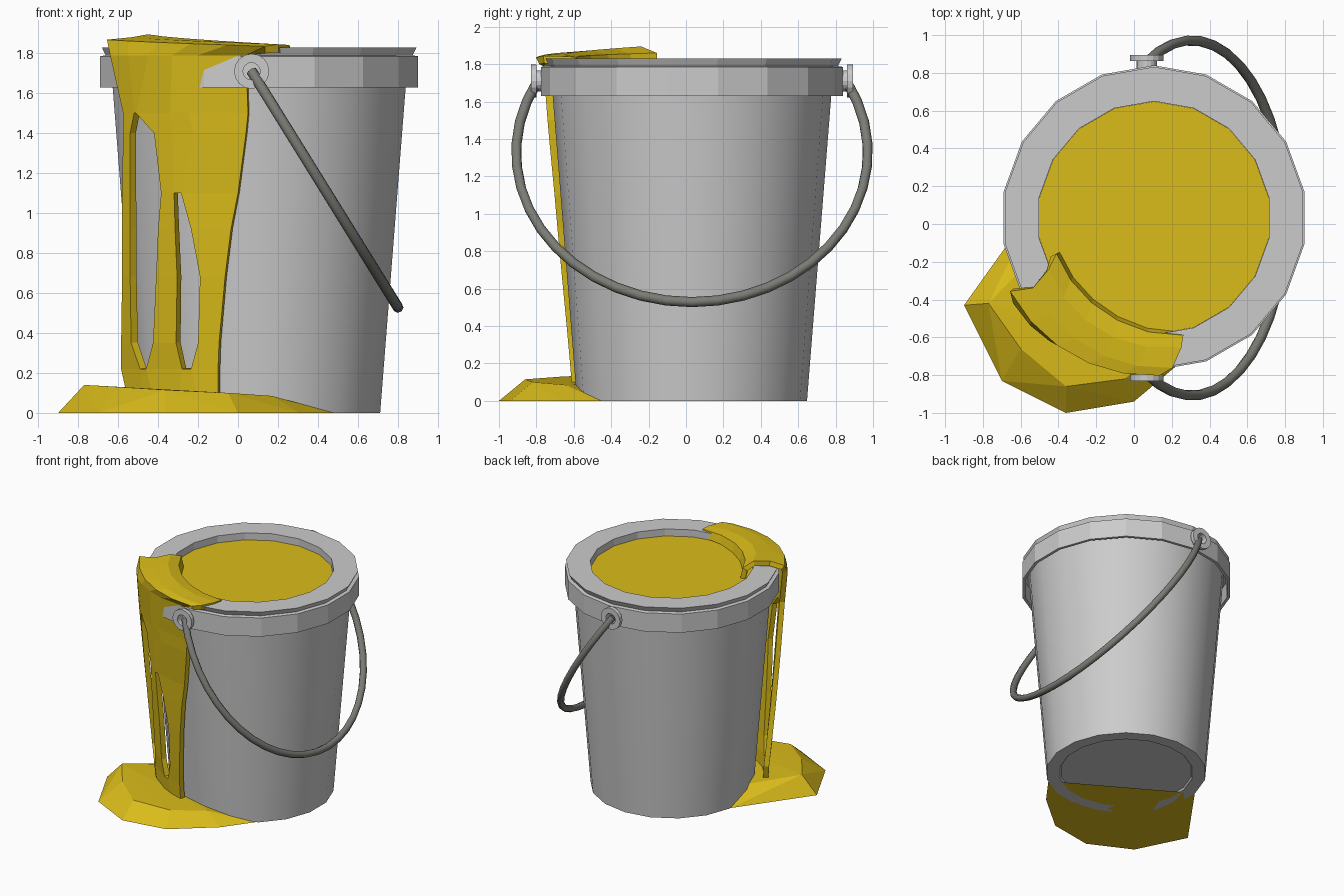
import bpy, bmesh, math
from mathutils import Vector

if "Cube" in bpy.data.objects:
    bpy.data.objects.remove(bpy.data.objects["Cube"])

CX, CY = 0.106, 0.032
SIDES = 18

yellow = bpy.data.materials.new("yellow_paint")
yellow.diffuse_color = (0.70, 0.50, 0.01, 1)
yellow.use_nodes = True
yellow.node_tree.nodes["Principled BSDF"].inputs["Base Color"].default_value = yellow.diffuse_color
dark = bpy.data.materials.new("dark_metal")
dark.diffuse_color = (0.20, 0.20, 0.18, 1)
dark.use_nodes = True
dark.node_tree.nodes["Principled BSDF"].inputs["Base Color"].default_value = dark.diffuse_color


def finish(name, bm, mat=None):
    me = bpy.data.meshes.new(name)
    bm.to_mesh(me)
    bm.free()
    ob = bpy.data.objects.new(name, me)
    bpy.context.collection.objects.link(ob)
    if mat:
        me.materials.append(mat)
    return ob


def lathe(name, profile, n, phase=0.0, closed=True, mat=None):
    """Revolve (radius, height) points round z; an open profile gets end caps."""
    bm = bmesh.new()
    rings = []
    for r, z in profile:
        angs = [phase + 2 * math.pi * k / n for k in range(n)]
        rings.append([bm.verts.new((r * math.cos(a), r * math.sin(a), z)) for a in angs])
    pairs = list(zip(rings, rings[1:]))
    if closed:
        pairs.append((rings[-1], rings[0]))
    for a, b in pairs:
        for k in range(n):
            j = (k + 1) % n
            bm.faces.new((a[k], a[j], b[j], b[k]))
    if not closed:
        bm.faces.new(rings[0])
        bm.faces.new(rings[-1])
    bmesh.ops.recalc_face_normals(bm, faces=bm.faces)
    return finish(name, bm, mat)


PH = math.radians(10)

# Bucket wall with a shallow recessed bottom
wall = lathe("bucket_body", [(0.505, 0.015), (0.515, 0.0), (0.615, 0.0), (0.755, 1.76)],
             SIDES, PH, closed=False)
wall.location = (CX, CY, 0)
for p in wall.data.polygons:
    p.use_smooth = 0.05 < p.center.z < 1.7

# Rim: flat lip, small groove and hanging skirt
rim = lathe("bucket_rim", [(0.618, 1.75), (0.618, 1.83), (0.80, 1.83), (0.78, 1.79),
                           (0.808, 1.785), (0.808, 1.63), (0.785, 1.63), (0.775, 1.75)],
            SIDES, PH)
rim.location = (CX, CY, 0)

# Paint filling the bucket
fill = lathe("paint_surface", [(0.617, 1.762), (0.617, 1.772)], SIDES, PH, False, yellow)
fill.location = (CX, CY, 0)

# Handle ears
EX, EZ = 0.068, 1.71
ear_profile = [(0.043, 0), (0.055, 0), (0.055, 0.045), (0.088, 0.045), (0.088, 0.077), (0.043, 0.077)]
for name, s in (("front_ear", -1), ("back_ear", 1)):
    ear = lathe(name, ear_profile, 16)
    ear.location = (EX, CY + s * 0.785, EZ)
    ear.rotation_euler.x = -s * math.pi / 2

# Swung-down wire handle: arc of a circle in a tilted plane
R, half = 0.94, 0.825
drop = math.sqrt(R * R - half * half)
start = math.atan2(-drop, half)
d = Vector((0.527, 0, -0.85))
cu = bpy.data.curves.new("handle", 'CURVE')
cu.dimensions = '3D'
cu.bevel_depth = 0.027
cu.bevel_resolution = 2
cu.use_fill_caps = True
sp = cu.splines.new('POLY')
N = 28
sp.points.add(N)
for i in range(N + 1):
    t = start + (math.pi - 2 * start) * i / N
    p = Vector((EX, CY, EZ)) + d * (drop + R * math.sin(t)) + Vector((0, R * math.cos(t), 0))
    sp.points[i].co = (*p, 1)
sp.use_smooth = True
cu.materials.append(dark)
handle = bpy.data.objects.new("handle", cu)
bpy.context.collection.objects.link(handle)
bpy.context.view_layer.objects.active = handle
handle.select_set(True)
bpy.ops.object.convert(target='MESH')

# Spilled paint: over the lip, then strands running down with two gaps
bm = bmesh.new()
rows = []
COLS = 6
# (radius left, radius right, z left, z right, angle left, angle right)
for r0, r1, z0, z1, a0, a1 in [(0.53, 0.62, 1.765, 1.78, 200, 283),
                               (0.55, 0.64, 1.86, 1.838, 200, 284),
                               (0.62, 0.70, 1.895, 1.842, 206, 282),
                               (0.74, 0.80, 1.88, 1.845, 210, 277),
                               (0.855, 0.835, 1.868, 1.835, 207, 272)]:
    row = []
    for k in range(COLS):
        t = k / (COLS - 1)
        a = math.radians(a0 + (a1 - a0) * t)
        r = r0 + (r1 - r0) * t - 0.03 * (r0 < 0.6) * math.sin(math.pi * t)
        row.append(bm.verts.new((CX + r * math.cos(a), CY + r * math.sin(a), z0 + (z1 - z0) * t)))
    rows.append(row)
top_rows = len(rows)
# Strand edges seen from the front: height, then x of each column
strands = [(1.79, -0.64, -0.55, -0.45, -0.33, -0.20, 0.04),
           (1.50, -0.575, -0.52, -0.51, -0.34, -0.25, 0.05),
           (1.40, -0.575, -0.54, -0.42, -0.33, -0.22, 0.04),
           (1.10, -0.58, -0.54, -0.385, -0.32, -0.285, 0.0),
           (0.92, -0.58, -0.54, -0.40, -0.315, -0.235, -0.035),
           (0.68, -0.58, -0.54, -0.41, -0.305, -0.19, -0.065),
           (0.35, -0.585, -0.535, -0.425, -0.31, -0.20, -0.095),
           (0.22, -0.585, -0.49, -0.46, -0.28, -0.235, -0.10),
           (0.06, -0.55, -0.48, -0.42, -0.30, -0.20, -0.10)]
for z, *xs in strands:
    row = []
    for x in xs:
        t = min(max((0.0 - x) / 0.58, 0), 1)
        r = 0.615 + 0.0795 * z + 0.04 + 0.075 * t
        row.append(bm.verts.new((x, CY - math.sqrt(r * r - (x - CX) ** 2), z)))
    rows.append(row)
for i in range(len(rows) - 1):
    j = i - top_rows
    for k in range(COLS - 1):
        gap = (k == 1 and 1 <= j <= 6) or (k == 3 and 3 <= j <= 6)
        if not gap:
            a, b = rows[i], rows[i + 1]
            bm.faces.new((b[k], b[k + 1], a[k + 1], a[k]))
drip = finish("paint_drip", bm, yellow)
sol = drip.modifiers.new("thickness", 'SOLIDIFY')
sol.thickness = 0.04
sol.offset = -1

# Puddle on the floor, a faceted mound tucked under the bucket
bm = bmesh.new()
floor = [(-0.50, 0.13), (-0.90, -0.43), (-0.70, -0.83), (-0.36, -1.0), (0.0, -0.94),
         (0.31, -0.68), (0.48, -0.45)]
crest = [(-0.77, -0.42, 0.14), (-0.60, -0.66, 0.13), (-0.36, -0.86, 0.115),
         (-0.05, -0.82, 0.10), (0.17, -0.64, 0.085), (-0.48, -0.12, 0.10)]
pts = [bm.verts.new((x, y, 0)) for x, y in floor] + [bm.verts.new(p) for p in crest]
bmesh.ops.convex_hull(bm, input=pts)
bmesh.ops.recalc_face_normals(bm, faces=bm.faces)
finish("paint_puddle", bm, yellow)
